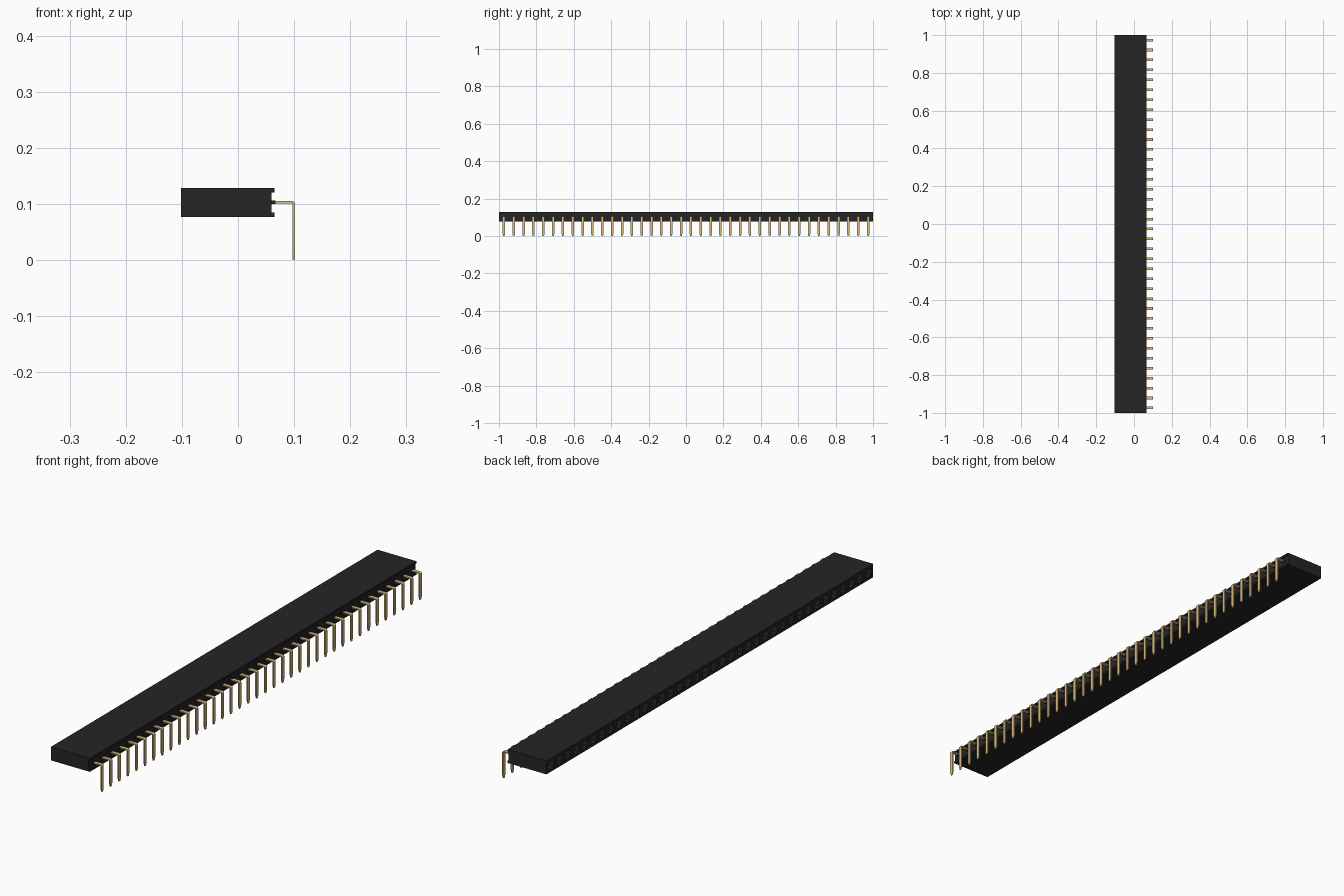
import bpy, bmesh, math
from mathutils import Vector

cube = bpy.data.objects.get("Cube")
if cube:
    bpy.data.objects.remove(cube, do_unlink=True)

COUNT = 38
PITCH = 2.0 / COUNT
FIRST = -1.0 + PITCH / 2
X0, X_FACE, X1 = -0.102, 0.060, 0.065      # mating face, recessed rear face, rear lips
Z0, Z1, LIP = 0.077, 0.129, 0.008


def material(name, color):
    m = bpy.data.materials.new(name)
    m.use_nodes = True
    m.diffuse_color = (*color, 1)
    m.node_tree.nodes["Principled BSDF"].inputs["Base Color"].default_value = (*color, 1)
    return m


black = material("black plastic", (0.0194, 0.0185, 0.0185))
gold = material("gold metal", (0.708, 0.504, 0.211))


def finish(bm, name, mat):
    bmesh.ops.recalc_face_normals(bm, faces=bm.faces[:])
    me = bpy.data.meshes.new(name)
    bm.to_mesh(me)
    bm.free()
    me.materials.append(mat)
    ob = bpy.data.objects.new(name, me)
    bpy.context.collection.objects.link(ob)
    return ob


def sweep(bm, rings):
    """Skin matching closed rings of points and cap both ends."""
    vs = [[bm.verts.new(p) for p in ring] for ring in rings]
    n = len(vs[0])
    for a, b in zip(vs, vs[1:]):
        for i in range(n):
            j = (i + 1) % n
            bm.faces.new((a[i], a[j], b[j], b[i]))
    bm.faces.new(vs[0])
    bm.faces.new(vs[-1])


def repeat(ob):
    mod = ob.modifiers.new("row", 'ARRAY')
    mod.count = COUNT
    mod.use_relative_offset = False
    mod.use_constant_offset = True
    mod.constant_offset_displace = (0, PITCH, 0)


# Housing: lipped profile swept in one step per contact
profile = [(X0, Z0), (X1, Z0), (X1, Z0 + LIP), (X_FACE, Z0 + LIP),
           (X_FACE, Z1 - LIP), (X1, Z1 - LIP), (X1, Z1), (X0, Z1)]
bm = bmesh.new()
sweep(bm, [[(x, -1 + k * PITCH, z) for x, z in profile] for k in range(COUNT + 1)])
bmesh.ops.recalc_face_normals(bm, faces=bm.faces[:])

# Socket openings: square mouth, sloped funnel, deep shaft
mouths = [f for f in bm.faces if f.normal.x < -0.9]
bmesh.ops.inset_individual(bm, faces=mouths, thickness=0.015)
bmesh.ops.inset_individual(bm, faces=mouths, thickness=0.004, depth=-0.008)
bmesh.ops.inset_individual(bm, faces=mouths, thickness=0.0005, depth=-0.09)
finish(bm, "socket_housing", black)

# Pins: flat strip with a rounded right-angle bend and a tapered tip
T, W, R = 0.0045, 0.0135, 0.004            # thickness, width, bend radius
PX, PZ = 0.0993, 0.1035                    # leg and arm centre lines
path = [(0.04, PZ, Vector((0, 1)), 1)]     # x, z, outward normal, size factor
for k in range(6):
    a = math.radians(90 - 18 * k)
    n = Vector((math.cos(a), math.sin(a)))
    path.append((PX - R + R * n.x, PZ - R + R * n.y, n, 1))
path += [(PX, 0.012, Vector((1, 0)), 1), (PX, 0, Vector((1, 0)), 0.5)]
rings = []
for x, z, n, s in path:
    h, w = T / 2 * (0.5 + s / 2), W / 2 * s
    rings.append([(x + n.x * h * i, FIRST + w * j, z + n.y * h * i)
                  for i, j in ((1, 1), (1, -1), (-1, -1), (-1, 1))])
bm = bmesh.new()
sweep(bm, rings)
pins = finish(bm, "bent_pins", gold)
repeat(pins)

# Small collars where the pins leave the housing
bm = bmesh.new()
sweep(bm, [[(x, FIRST + 0.0085 * j, PZ + 0.003 * i)
            for i, j in ((1, 1), (1, -1), (-1, -1), (-1, 1))]
           for x in (X_FACE - 0.004, 0.067)])
repeat(finish(bm, "pin_collars", black))

# Smooth the bends and keep the strip edges sharp
bpy.ops.object.select_all(action='DESELECT')
pins.select_set(True)
bpy.context.view_layer.objects.active = pins
bpy.ops.object.shade_smooth_by_angle(angle=math.radians(25))
